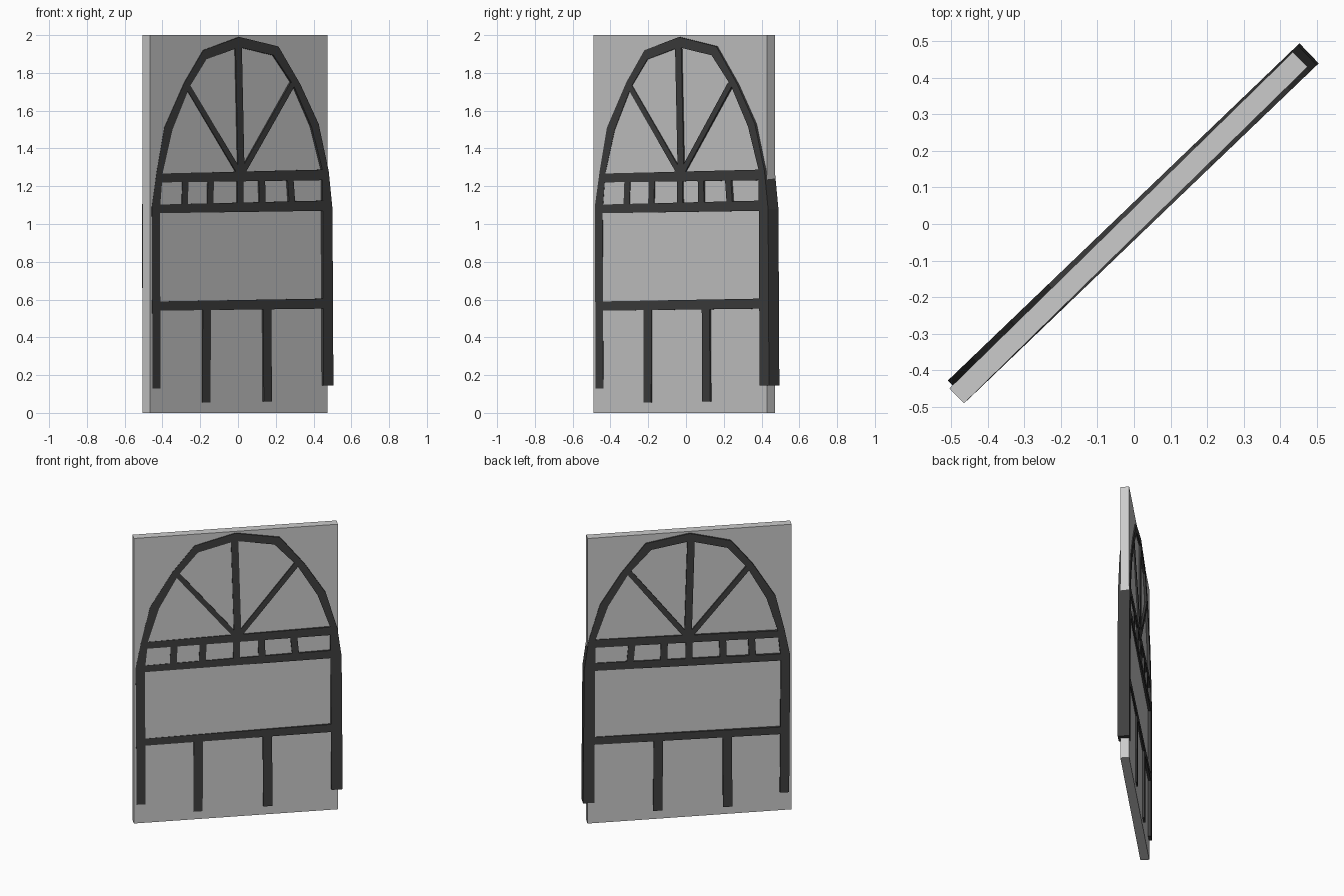
import bpy, bmesh
from math import radians
from mathutils import Matrix

if "Cube" in bpy.data.objects:
    bpy.data.objects.remove(bpy.data.objects["Cube"])

dark = bpy.data.materials.new("dark_frame")
dark.diffuse_color = (0.05, 0.05, 0.05, 1)
dark.use_nodes = True
dark.node_tree.nodes["Principled BSDF"].inputs["Base Color"].default_value = dark.diffuse_color

YAW = radians(43.8)      # trellis heading
DEPTH = 0.076            # trellis depth, passes right through the slab
TRELLIS = Matrix.Translation((0, 0.0075, 0)) @ Matrix.Rotation(YAW, 4, 'Z')


def s(x):
    """Front-view x -> distance along the trellis."""
    return (x - 0.026) / 0.722


def finish(name, bm, matrix, mat=None):
    bmesh.ops.recalc_face_normals(bm, faces=bm.faces)
    me = bpy.data.meshes.new(name)
    bm.to_mesh(me)
    bm.free()
    ob = bpy.data.objects.new(name, me)
    ob.matrix_world = matrix
    if mat:
        me.materials.append(mat)
    bpy.context.collection.objects.link(ob)


def strip(name, left, right):
    """Solid band between two matching polylines given in front-view (x, z)."""
    bm = bmesh.new()
    rings = []
    for a, b in zip(left, right):
        rings.append([bm.verts.new((s(p[0]), y, p[1])) for p, y in
                      ((a, -DEPTH / 2), (b, -DEPTH / 2), (b, DEPTH / 2), (a, DEPTH / 2))])
    for r, q in zip(rings, rings[1:]):
        for i in range(4):
            j = (i + 1) % 4
            bm.faces.new((r[i], r[j], q[j], q[i]))
    bm.faces.new(rings[0])
    bm.faces.new(rings[-1])
    finish(name, bm, TRELLIS, dark)


def upright(name, bottom, top, width):
    """Straight slat between two front-view points."""
    h = width / 2
    strip(name, [(bottom[0] - h, bottom[1]), (top[0] - h, top[1])],
          [(bottom[0] + h, bottom[1]), (top[0] + h, top[1])])


# Wall slab
bm = bmesh.new()
bmesh.ops.create_cube(bm, size=1)
bmesh.ops.scale(bm, verts=bm.verts, vec=(1.315, 0.057, 2))
finish("wall_slab", bm, Matrix.Translation((-0.015, -0.01, 1)) @ Matrix.Rotation(radians(44.4), 4, 'Z'))

# Pointed arch with side posts
outer = [(-0.452, 0.13), (-0.457, 1.09), (-0.43, 1.28), (-0.39, 1.51), (-0.283, 1.75), (-0.183, 1.92),
         (0.008, 1.99), (0.214, 1.94), (0.33, 1.74), (0.427, 1.53), (0.48, 1.28), (0.50, 1.08), (0.505, 0.145)]
inner = [(-0.41, 0.13), (-0.414, 1.07), (-0.399, 1.27), (-0.347, 1.50), (-0.257, 1.725), (-0.167, 1.872),
         (0.008, 1.936), (0.188, 1.893), (0.294, 1.734), (0.389, 1.516), (0.447, 1.288), (0.449, 1.076), (0.453, 0.145)]
strip("arch_frame", outer, inner)

# Cross rails, each given by left and right heights (low, high)
for name, l, r in (("upper_rail", (1.22, 1.267), (1.232, 1.288)),
                   ("middle_rail", (1.057, 1.103), (1.07, 1.124)),
                   ("lower_rail", (0.541, 0.59), (0.552, 0.605))):
    strip(name, [(-0.425, l[0]), (0.46, r[0])], [(-0.425, l[1]), (0.46, r[1])])

# Short balusters between the upper rails
for i, (xb, xt) in enumerate(((-0.283, -0.277), (-0.147, -0.143), (0.013, 0.012), (0.131, 0.127), (0.289, 0.277))):
    upright(f"baluster_{i + 1}", (xb, 1.08), (xt, 1.25), 0.032)

# Fan spokes inside the arch
upright("fan_spoke_centre", (0.018, 1.25), (0.003, 1.95), 0.034)
upright("fan_spoke_left", (0.012, 1.265), (-0.272, 1.74), 0.032)
upright("fan_spoke_right", (0.02, 1.265), (0.295, 1.75), 0.032)

# Lower legs
upright("leg_left", (-0.167, 0.055), (-0.165, 0.57), 0.043)
upright("leg_right", (0.158, 0.06), (0.155, 0.575), 0.043)
